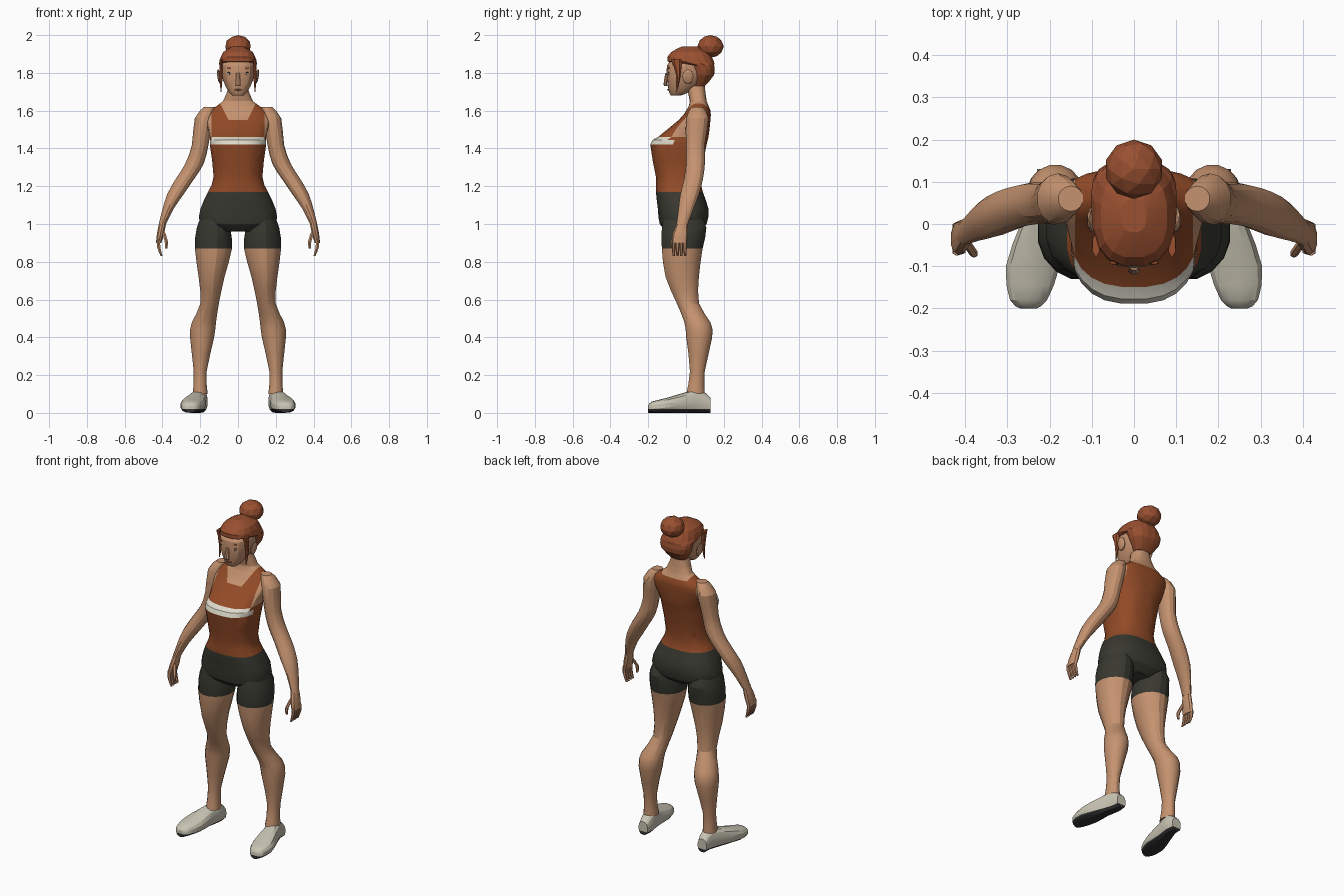
import bpy, bmesh, math
from mathutils import Matrix, Vector

cube = bpy.data.objects.get("Cube")
if cube:
    bpy.data.objects.remove(cube)


def material(name, *rgb):
    mat = bpy.data.materials.new(name)
    mat.use_nodes = True
    mat.diffuse_color = (*rgb, 1)
    mat.node_tree.nodes["Principled BSDF"].inputs["Base Color"].default_value = (*rgb, 1)
    return mat


skin = material("skin", .56, .29, .16)
auburn = material("auburn hair", .32, .08, .03)
rust = material("rust fabric", .29, .07, .02)
charcoal = material("charcoal fabric", .04, .04, .03)
cream = material("cream", .72, .69, .59)
canvas = material("shoe canvas", .58, .55, .45)
rubber = material("dark rubber", .03, .03, .03)
lip = material("lip", .36, .13, .09)


def finish(name, bm, materials, rule=None, angle=24):
    """Turn a bmesh into an object, colouring faces by a rule on their centres."""
    bmesh.ops.recalc_face_normals(bm, faces=bm.faces)
    if rule:
        for face in bm.faces:
            face.material_index = rule(face.calc_center_median())
    mesh = bpy.data.meshes.new(name)
    bm.to_mesh(mesh)
    bm.free()
    for mat in materials:
        mesh.materials.append(mat)
    ob = bpy.data.objects.new(name, mesh)
    bpy.context.collection.objects.link(ob)
    bpy.ops.object.select_all(action="DESELECT")
    ob.select_set(True)
    bpy.context.view_layer.objects.active = ob
    bpy.ops.object.shade_smooth_by_angle(angle=math.radians(angle))


def add_midrings(rings):
    """Insert one smoothly interpolated ring between each pair of key rings."""
    keys = [Vector(ring) for ring in rings]
    result = [keys[0]]
    for i in range(1, len(keys)):
        before, start, end = keys[max(i - 2, 0)], keys[i - 1], keys[i]
        after = keys[min(i + 1, len(keys) - 1)]
        result += [((start + end) * 9 - before - after) / 16, end]
    return result


def loft(rings, sides=14, power=2, mirror=1, along_y=False):
    """Skin superellipse rings (x, y, z, half width, half depth) with closed ends."""
    bm = bmesh.new()
    loops = []
    for x, y, z, width, depth in add_midrings(rings):
        loop = []
        for i in range(sides):
            angle = math.tau * (i + .5) / sides
            c, s = math.cos(angle), math.sin(angle)
            u = width * math.copysign(abs(c) ** (2 / power), c)
            v = depth * math.copysign(abs(s) ** (2 / power), s)
            offset = (u, 0, v) if along_y else (u, v, 0)
            point = Vector((x, y, z)) + Vector(offset)
            point.x *= mirror
            loop.append(bm.verts.new(point))
        loops.append(loop)
    for low, high in zip(loops, loops[1:]):
        for i in range(sides):
            bm.faces.new((low[i - 1], low[i], high[i], high[i - 1]))
    bm.faces.new(loops[0])
    bm.faces.new(loops[-1])
    return bm


def body_loft(rows, sides):
    """Loft centred rows of (height, half width, front, back)."""
    rings = [(0, (front + back) / 2, height, width, (back - front) / 2)
             for height, width, front, back in rows]
    return loft(rings, sides, power=2.5)


def cut(bm, point, normal):
    bmesh.ops.bisect_plane(bm, geom=bm.verts[:] + bm.edges[:] + bm.faces[:],
                           plane_co=point, plane_no=normal, dist=.0001)


def blob(name, mat, location, scale, tilt=0, angle=24):
    bm = bmesh.new()
    matrix = (Matrix.Translation(location) @ Matrix.Rotation(math.radians(tilt), 4, "Y")
              @ Matrix.Diagonal((*scale, 1)))
    bmesh.ops.create_icosphere(bm, subdivisions=2, radius=1, matrix=matrix)
    finish(name, bm, [mat], angle=angle)


# Torso with tank top, chest stripe and upper shorts
hem, stripe_low, stripe_high, neckline, nape, strap_top = 1.17, 1.42, 1.46, 1.55, 1.62, 1.64
strap_edge, neck_half = .14, .05
torso = body_loft([
    (.96, .1, -.1, .07), (1, .2, -.14, .11), (1.08, .2, -.15, .12),
    (hem, .16, -.16, .09), (1.25, .13, -.16, .08), (stripe_low, .15, -.19, .11),
    (stripe_high, .15, -.15, .12), (neckline, .17, -.04, .13), (1.6, .15, 0, .13),
    (1.65, .08, .02, .11), (1.73, .05, 0, .1)], sides=24)
for height in (hem, stripe_low, stripe_high, neckline, nape, strap_top):
    cut(torso, (0, 0, height), (0, 0, 1))
cut(torso, (0, .06, 0), (0, 1, 0))
for side in (1, -1):
    cut(torso, (side * strap_edge, 0, 0), (1, 0, 0))
    cut(torso, (side * neck_half, 0, neckline), (side * 2, 0, -1))


def torso_colour(c):
    x = abs(c.x)
    if c.z < hem:
        return 1
    scoop = neckline if c.y < .06 else nape
    in_scoop = c.z > scoop and x < neck_half + (c.z - neckline) / 2
    in_armhole = c.z > stripe_high and x > strap_edge
    if c.z > strap_top or in_scoop or in_armhole:
        return 0
    return 3 if stripe_low < c.z < stripe_high and c.y < -.08 else 2


finish("torso", torso, [skin, charcoal, rust, cream], torso_colour)

# Head, nose and mouth
head = body_loft([(1.68, .03, -.08, -.03), (1.7, .05, -.09, .02), (1.76, .08, -.1, .09),
                  (1.84, .09, -.1, .12), (1.92, .04, -.04, .07)], sides=18)
finish("head", head, [skin])
nose = loft([(0, -.1, 1.8, .01, .01), (0, -.11, 1.74, .015, .01),
             (0, -.1, 1.73, .01, .01)], sides=8)
finish("nose", nose, [skin])
blob("mouth", lip, (0, -.09, 1.71), (.02, .01, .005))

# Hair cap and bun
hair = body_loft([(1.73, .05, .04, .1), (1.79, .09, .03, .15), (1.84, .1, .01, .15),
                  (1.86, .1, -.1, .15), (1.91, .08, -.08, .12), (1.94, .03, -.02, .06)],
                 sides=16)
finish("hair", hair, [auburn], angle=10)
blob("hair_bun", auburn, (0, .13, 1.94), (.07, .07, .06), angle=8)
blob("bun_base", auburn, (0, .09, 1.9), (.05, .05, .04), angle=8)

for label, side in (("left", 1), ("right", -1)):
    # Face details
    for part, mat, x, y, z, scale, tilt in (
            ("eye", cream, .04, -.09, 1.795, (.015, .005, .007), 0),
            ("iris", rubber, .04, -.094, 1.795, (.007, .003, .007), 0),
            ("lash", rubber, .04, -.092, 1.803, (.02, .005, .003), 8),
            ("brow", auburn, .04, -.092, 1.825, (.02, .005, .004), -8),
            ("ear", skin, .1, .01, 1.78, (.01, .03, .04), 10)):
        blob(f"{label}_{part}", mat, (side * x, y, z), scale, side * tilt)

    # Loose hair at the temple
    lock = loft([(.09, -.05, 1.87, .01, .03), (.09, -.04, 1.78, .01, .01),
                 (.09, -.05, 1.7, .002, .002)], sides=6, mirror=side)
    finish(label + "_side_lock", lock, [auburn])

    # Arm from shoulder to wrist
    arm = loft([
        (.15, .06, 1.62, .03, .03), (.18, .06, 1.56, .05, .06), (.2, .05, 1.42, .045, .05),
        (.23, .05, 1.32, .05, .05), (.28, .04, 1.24, .05, .05), (.33, .02, 1.16, .045, .05),
        (.37, 0, 1.08, .03, .04), (.4, -.02, 1, .02, .03)], mirror=side)
    finish(label + "_arm", arm, [skin])

    # Hand, four fingers and thumb
    hand = loft([(.4, -.02, 1, .02, .03), (.41, -.03, .95, .02, .04),
                 (.42, -.035, .9, .015, .04)], sides=10, mirror=side)
    finish(label + "_hand", hand, [skin])
    for i, name in enumerate(("index", "middle", "ring", "little")):
        y = -.065 + i * .02
        finger = loft([(.42, y, .92, .01, .01), (.42, y, .88, .01, .01),
                       (.405, y, .83, .006, .006)], sides=6, mirror=side)
        finish(f"{label}_{name}_finger", finger, [skin])
    thumb = loft([(.4, -.04, .97, .01, .01), (.38, -.07, .91, .01, .01),
                  (.38, -.07, .87, .006, .006)], sides=6, mirror=side)
    finish(label + "_thumb", thumb, [skin])

    # Leg with the lower half of the shorts
    cuff = .87
    leg = loft([
        (.12, -.02, 1.08, .06, .09), (.13, -.01, .98, .09, .12), (.13, -.02, cuff, .1, .11),
        (.14, -.02, .72, .07, .09), (.15, .01, .58, .05, .06), (.18, .06, .48, .065, .07),
        (.19, .07, .4, .065, .07), (.2, .06, .22, .035, .04), (.2, .05, .1, .04, .05)],
        sides=16, mirror=side)
    finish(label + "_leg", leg, [skin, charcoal], lambda c: int(c.z > cuff))

    # Slip-on shoe with a dark sole
    outline = [(.2, .13, .03, .08), (.2, .08, .04, .12), (.22, 0, .05, .11),
               (.24, -.1, .065, .08), (.25, -.18, .045, .06), (.25, -.2, .02, .04)]
    shoe = loft([(x, y, top / 2, width, top / 2) for x, y, width, top in outline],
                power=2.5, mirror=side, along_y=True)
    cut(shoe, (0, 0, .02), (0, 0, 1))
    finish(label + "_shoe", shoe, [canvas, rubber], lambda c: int(c.z < .02))
